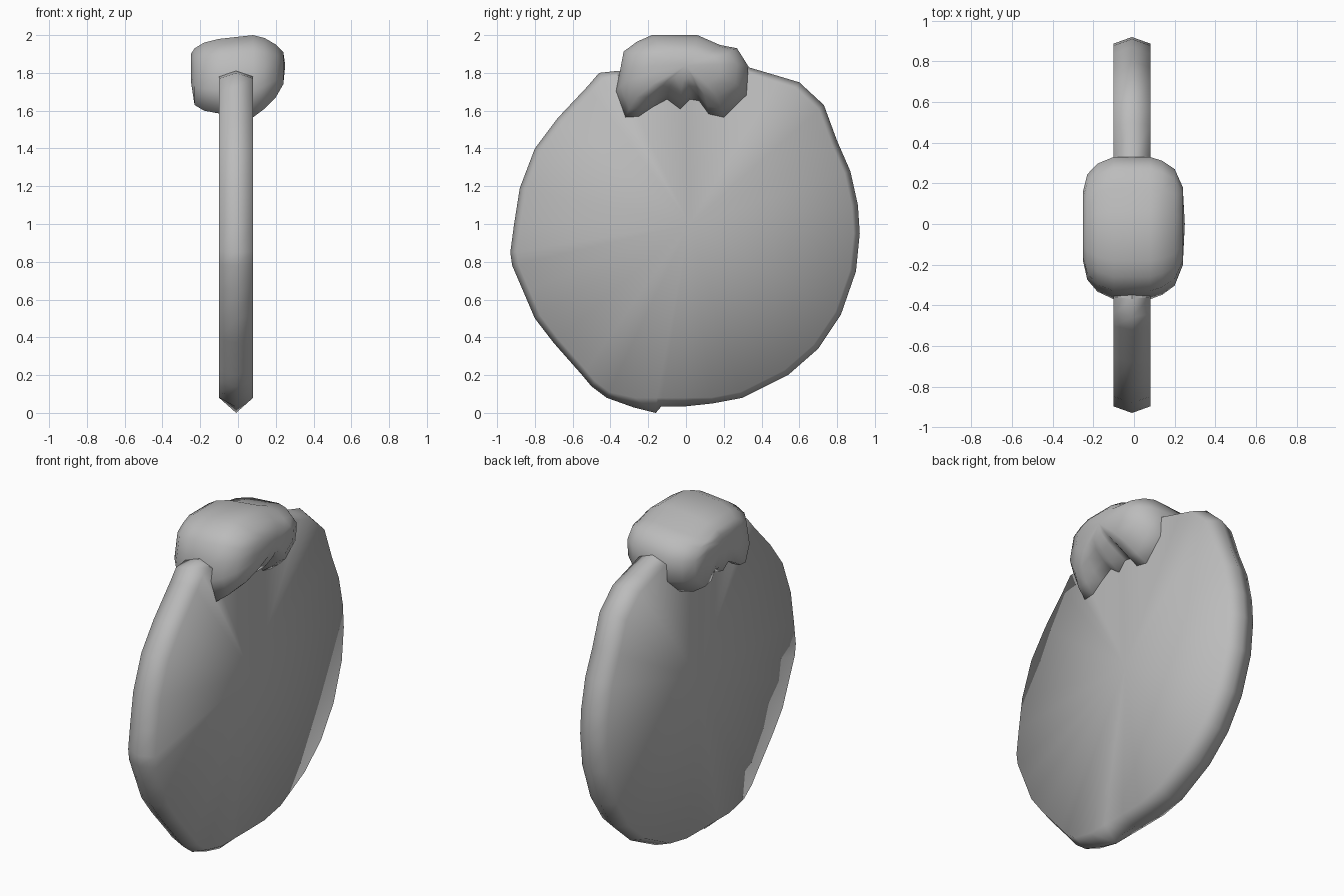
import bpy
import bmesh
from mathutils import Vector

old = bpy.data.objects.get("Cube")
if old:
    bpy.data.objects.remove(old, do_unlink=True)

grey = bpy.data.materials.new("plain grey")
grey.use_nodes = True
colour = (0.5, 0.5, 0.5, 1)
grey.diffuse_color = colour
grey.node_tree.nodes["Principled BSDF"].inputs["Base Color"].default_value = colour


def loft(name, rings, start, end, sharp_rule=None):
    """Bridge closed rings of points and close both ends with fans."""
    bm = bmesh.new()
    loops = [[bm.verts.new(p) for p in ring] for ring in rings]
    count = len(loops[0])
    for a, b in zip(loops, loops[1:]):
        for i in range(count):
            j = (i + 1) % count
            bm.faces.new((a[i], a[j], b[j], b[i]))
    for loop, tip in ((loops[0], start), (loops[-1], end)):
        centre = bm.verts.new(tip)
        for i in range(count):
            bm.faces.new((centre, loop[i], loop[(i + 1) % count]))
    bmesh.ops.recalc_face_normals(bm, faces=bm.faces)
    for face in bm.faces:
        face.smooth = True
    if sharp_rule:
        for edge in bm.edges:
            if all(sharp_rule(v.co) for v in edge.verts):
                edge.smooth = False
    mesh = bpy.data.meshes.new(name)
    bm.to_mesh(mesh)
    bm.free()
    mesh.materials.append(grey)
    obj = bpy.data.objects.new(name, mesh)
    bpy.context.collection.objects.link(obj)
    return obj


# Upright disc: irregular outline with a shallow ridge around the rim
outline = [
    (-.16, 0), (-.28, .03), (-.42, .08), (-.5, .14), (-.55, .2), (-.7, .37),
    (-.8, .5), (-.86, .64), (-.92, .78), (-.93, .85), (-.91, 1), (-.88, 1.19),
    (-.8, 1.4), (-.68, 1.56), (-.52, 1.73), (-.46, 1.8), (-.37, 1.81),
    (0, 1.82), (.33, 1.83), (.5, 1.78), (.6, 1.75), (.73, 1.63), (.8, 1.44),
    (.87, 1.28), (.91, 1.1), (.92, .95), (.9, .75), (.82, .52), (.7, .34),
    (.54, .2), (.3, .08), (.14, .05), (0, .035), (-.13, .035),
]


def disc_ring(x, scale, floor):
    return [Vector((x, y * scale, max(floor, 0.95 + (z - 0.95) * scale)))
            for y, z in outline]


def under_knob(p):
    return p.z > 1.7 and abs(p.y) < 0.4


loft("disc",
     [disc_ring(-0.1, 0.965, 0.08), disc_ring(-0.01, 1, 0), disc_ring(0.08, 0.965, 0.08)],
     (-0.1, 0.02, 1), (0.08, 0.02, 1), under_knob)

# Arched knob straddling the top: profile as y and height fraction
arch = [
    (-.32, 0), (-.37, .32), (-.35, .56), (-.33, .8), (-.26, .92), (-.18, 1),
    (.06, 1), (.18, .88), (.27, .84), (.33, .62), (.32, .27), (.2, 0),
    (.12, .04), (.07, .2), (.02, .22), (-.03, .1), (-.1, .22), (-.18, .12),
    (-.25, .01),
]
# Each station: x, width scale, lowest z, highest z
stations = [
    (-.25, .5, 1.76, 1.9), (-.23, .74, 1.63, 1.93), (-.18, .9, 1.6, 1.96),
    (-.1, 1, 1.585, 1.98), (.08, 1, 1.565, 2), (.14, .94, 1.61, 1.985),
    (.2, .82, 1.67, 1.95), (.24, .55, 1.74, 1.91),
]
knob_rings = [[(x, y * wide, low + h * (high - low)) for y, h in arch]
              for x, wide, low, high in stations]
loft("top_knob", knob_rings, (-0.25, 0, 1.84), (0.25, 0, 1.84))
